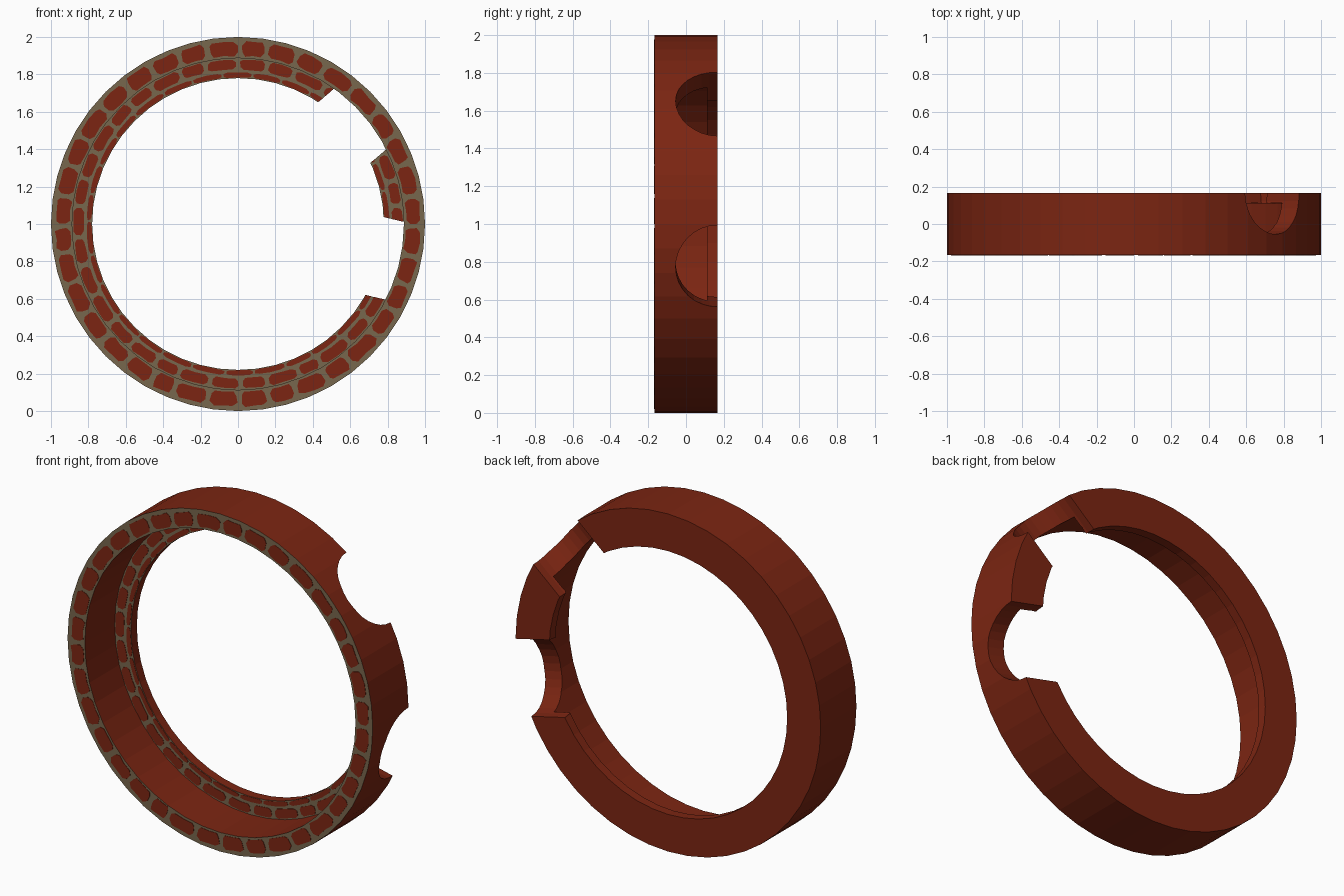
import bpy, bmesh, math, random
from mathutils import Matrix

if "Cube" in bpy.data.objects:
    bpy.data.objects.remove(bpy.data.objects["Cube"])

random.seed(4)
SEG = 48
HALF = 0.167          # half depth of the ring
LIP_Y = 0.112         # front face of the rear lip
R_OUT, R_IN, R_LIP = 1.0, 0.887, 0.78
NOTCHES = (40.7, -13.2)   # directions of the rounded notches, degrees


def material(name, rgb):
    m = bpy.data.materials.new(name)
    m.diffuse_color = (*rgb, 1)
    m.use_nodes = True
    m.node_tree.nodes["Principled BSDF"].inputs["Base Color"].default_value = m.diffuse_color
    return m


red = material("brick red", (0.2, 0.0185, 0.006))
mortar = material("mortar grey", (0.185, 0.135, 0.074))


def make(name, bm):
    bmesh.ops.recalc_face_normals(bm, faces=bm.faces)
    me = bpy.data.meshes.new(name)
    bm.to_mesh(me)
    bm.free()
    ob = bpy.data.objects.new(name, me)
    bpy.context.collection.objects.link(ob)
    me.materials.append(red)
    me.materials.append(mortar)
    return ob


def polar(r, a, y):
    return (r * math.cos(a), y, 1 + r * math.sin(a))


# ring wall with a thin inward lip at the back; front faces are mortar
profile = [(R_OUT, -HALF), (R_OUT, HALF), (R_LIP, HALF),
           (R_LIP, LIP_Y), (R_IN, LIP_Y), (R_IN, -HALF)]
bm = bmesh.new()
loops = [[bm.verts.new(polar(r, 2 * math.pi * i / SEG, y)) for r, y in profile]
         for i in range(SEG)]
n = len(profile)
for i in range(SEG):
    a, b = loops[i], loops[(i + 1) % SEG]
    for j in range(n):
        k = (j + 1) % n
        f = bm.faces.new((a[j], a[k], b[k], b[j]))
        f.material_index = 1 if j in (3, 5) else 0
ring = make("ring_wall", bm)


# rows of irregular rounded bricks as thin plates
def brick(bm, r0, r1, a0, a1, y):
    da, dr = (a1 - a0) * 0.13, (r1 - r0) * 0.25
    am = (a0 + a1) / 2
    outline = [(r0, a0 + da), (r0, am), (r0, a1 - da), (r0 + dr, a1), (r1 - dr, a1),
               (r1, a1 - da), (r1, am), (r1, a0 + da), (r1 - dr, a0), (r0 + dr, a0)]
    w = (r1 - r0) * 0.06
    pts = [(r + random.uniform(-w, w), a + random.uniform(-w, w)) for r, a in outline]
    front = [bm.verts.new(polar(r, a, y - 0.002)) for r, a in pts]
    back = [bm.verts.new(polar(r, a, y + 0.002)) for r, a in pts]
    bm.faces.new(front)
    bm.faces.new(back[::-1])
    for i in range(len(pts)):
        k = (i + 1) % len(pts)
        bm.faces.new((front[i], back[i], back[k], front[k]))


def brick_row(bm, r0, r1, count, gap, y, phase):
    step = 2 * math.pi / count
    cuts = [(i + phase + random.uniform(-0.12, 0.12)) * step for i in range(count)]
    cuts.append(cuts[0] + 2 * math.pi)
    for a, b in zip(cuts, cuts[1:]):
        brick(bm, r0, r1, a + gap / 2, b - gap / 2, y)


bm = bmesh.new()
brick_row(bm, 0.898, 0.976, 36, 0.028, -HALF, 0.0)
rim_bricks = make("rim_bricks", bm)
bm = bmesh.new()
brick_row(bm, 0.825, 0.88, 34, 0.028, LIP_Y, 0.5)
brick_row(bm, 0.783, 0.81, 30, 0.015, LIP_Y, 0.0)
lip_bricks = make("lip_bricks", bm)

# half-round notches bored radially through the back edge
for deg in NOTCHES:
    a = math.radians(deg)
    bm = bmesh.new()
    mat = (Matrix.Translation(polar(0.9, a, HALF))
           @ Matrix.Rotation(math.pi / 2 - a, 4, 'Y'))
    bmesh.ops.create_cone(bm, cap_ends=True, segments=32, radius1=0.222,
                          radius2=0.222, depth=0.7, matrix=mat)
    cutter = make("notch_cutter", bm)
    cutter.hide_render = True
    for ob in (ring, lip_bricks):
        mod = ob.modifiers.new("notch", 'BOOLEAN')
        mod.operation = 'DIFFERENCE'
        mod.solver = 'EXACT'
        mod.object = cutter
        bpy.context.view_layer.objects.active = ob
        bpy.ops.object.modifier_apply(modifier=mod.name)
    bpy.data.objects.remove(cutter)
